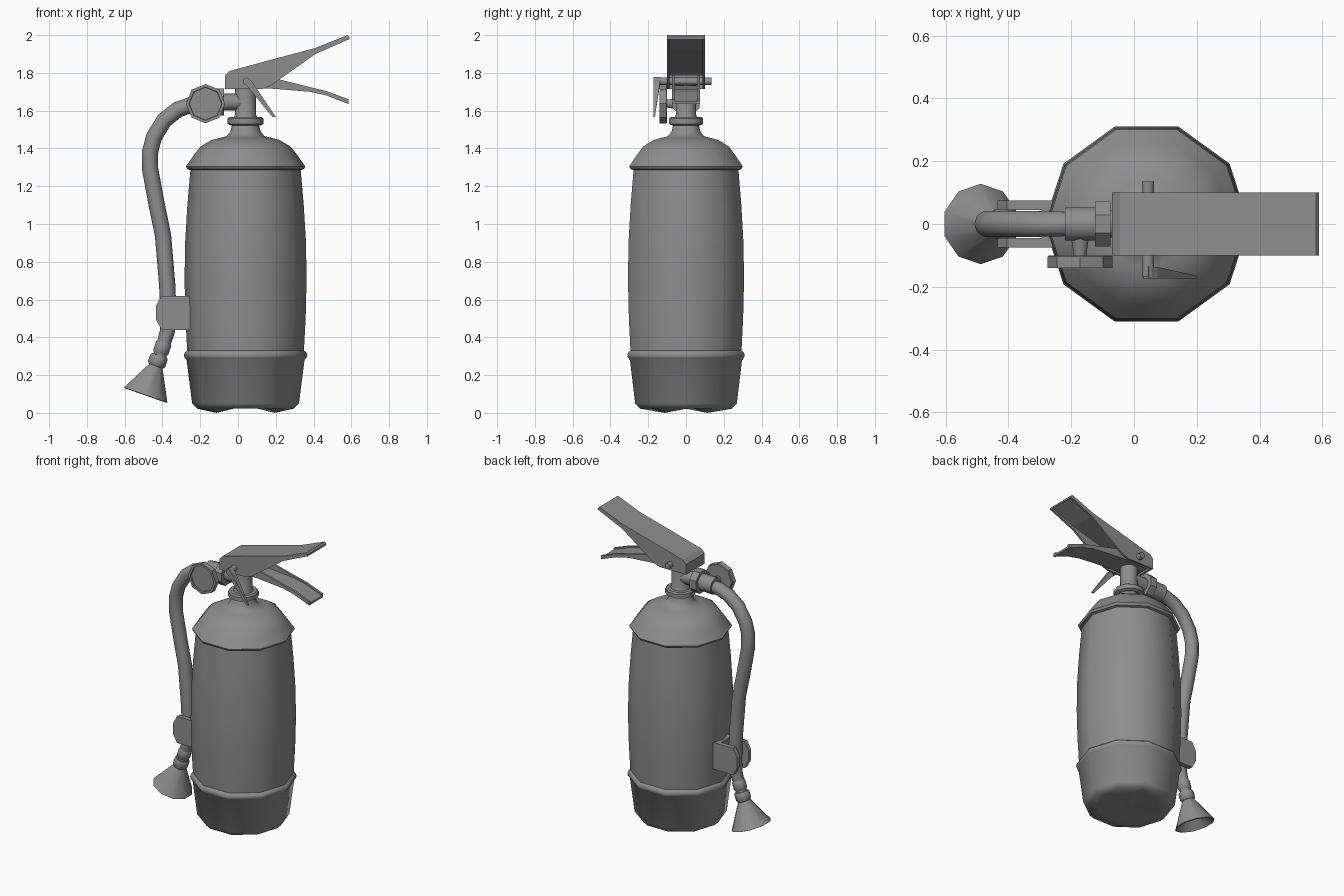
import bpy, bmesh, math
from mathutils import Vector

if "Cube" in bpy.data.objects:
    bpy.data.objects.remove(bpy.data.objects["Cube"], do_unlink=True)

grey = bpy.data.materials.new("plain grey")
COLOUR = (0.27, 0.27, 0.27, 1)
grey.diffuse_color = COLOUR
grey.use_nodes = True
grey.node_tree.nodes["Principled BSDF"].inputs["Base Color"].default_value = COLOUR


def finish(name, bm, smooth=True):
    bmesh.ops.recalc_face_normals(bm, faces=bm.faces)
    mesh = bpy.data.meshes.new(name)
    bm.to_mesh(mesh)
    bm.free()
    mesh.materials.append(grey)
    ob = bpy.data.objects.new(name, mesh)
    bpy.context.collection.objects.link(ob)
    if smooth:
        bpy.ops.object.select_all(action='DESELECT')
        ob.select_set(True)
        bpy.context.view_layer.objects.active = ob
        bpy.ops.object.shade_smooth_by_angle(angle=math.radians(40))
    return ob


def loft(bm, rings):
    """Join rings of points with quads and cap both ends."""
    loops = [[bm.verts.new(p) for p in ring] for ring in rings]
    n = len(loops[0])
    for a, b in zip(loops, loops[1:]):
        for i in range(n):
            j = (i + 1) % n
            bm.faces.new((a[i], a[j], b[j], b[i]))
    bm.faces.new(loops[0])
    bm.faces.new(loops[-1])
    return loops


def tube(name, path, axis=None, sides=10, phase=0.0):
    """Round section along (x, z, radius) points in the middle plane."""
    bm = bmesh.new()
    pts = [Vector((x, 0, z)) for x, z, r in path]
    rings = []
    for i, p in enumerate(pts):
        t = Vector(axis) if axis else pts[min(i + 1, len(pts) - 1)] - pts[max(i - 1, 0)]
        t.normalize()
        side = Vector((t.z, 0, -t.x))
        angles = [phase + math.tau * k / sides for k in range(sides)]
        rings.append([p + path[i][2] * (side * math.cos(a) + Vector((0, math.sin(a), 0)))
                      for a in angles])
    loft(bm, rings)
    return finish(name, bm)


def upright(name, profile, x=0.04):
    return tube(name, [(x, z, r) for z, r in profile], axis=(0, 0, 1))


def slab(name, outline, y0, y1, smooth=False):
    bm = bmesh.new()
    loft(bm, [[(x, y, z) for x, z in outline] for y in (y0, y1)])
    return finish(name, bm, smooth)


def disc(cx, cz, r, n):
    return [(cx + r * math.sin(math.tau * k / n), cz + r * math.cos(math.tau * k / n))
            for k in range(n)]


def channel(name, stations, w, t, down):
    """Folded sheet lever: (x, back z, lip z) stations."""
    bm = bmesh.new()
    rings = []
    for x, back, lip in stations:
        inner = back - t if down else back + t
        section = [(-w, lip), (-w, back), (w, back), (w, lip),
                   (w - t, lip), (w - t, inner), (t - w, inner), (t - w, lip)]
        rings.append([(x, y, z) for y, z in section])
    loft(bm, rings)
    return finish(name, bm, False)


# Tank with four feet and two swelling bands
tank = upright("tank", [
    (0.035, 0.04), (0, 0.19), (0.022, 0.255), (0.05, 0.283), (0.28, 0.312),
    (0.29, 0.322), (0.305, 0.327), (0.32, 0.322), (0.33, 0.309),
    (0.5, 0.318), (0.7, 0.323), (0.9, 0.32), (1.1, 0.308), (1.285, 0.292),
    (1.29, 0.308), (1.305, 0.316), (1.32, 0.305), (1.37, 0.27), (1.41, 0.238),
    (1.445, 0.18), (1.455, 0.14), (1.465, 0.1), (1.49, 0.08), (1.53, 0.07)])
for v in tank.data.vertices:
    side, depth = abs(v.co.x - 0.04), abs(v.co.y)
    if v.co.z < 0.001 and not (side > 0.1 and depth > 0.05):
        v.co.z = 0.035

# Neck, collar and valve outlet
upright("neck_collar", [(1.522, 0.08), (1.53, 0.095), (1.558, 0.095), (1.566, 0.085)])
upright("valve_neck", [(1.55, 0.07), (1.58, 0.055), (1.735, 0.055)])
AX = (-1, 0, 0)
tube("valve_outlet", [(0.04, 1.645, 0.045), (-0.09, 1.645, 0.045)], AX)
tube("outlet_nut", [(-0.075, 1.645, 0.077), (-0.125, 1.645, 0.077)], AX, 8, math.pi / 8)
tube("hose_sleeve", [(-0.12, 1.645, 0.055), (-0.22, 1.64, 0.055)], AX)

# Hose
tube("hose", [(-0.2, 1.635, 0.04), (-0.25, 1.63, 0.042), (-0.32, 1.605, 0.043),
              (-0.39, 1.55, 0.043), (-0.445, 1.46, 0.043), (-0.466, 1.38, 0.043),
              (-0.465, 1.29, 0.043), (-0.43, 1.1, 0.043), (-0.397, 0.94, 0.043),
              (-0.375, 0.68, 0.043), (-0.368, 0.52, 0.043), (-0.374, 0.43, 0.04),
              (-0.395, 0.36, 0.036), (-0.42, 0.28, 0.034)])

# Nozzle fittings and hollow horn
aim = Vector((-0.33, 0, -0.94)).normalized()
start = Vector((-0.39, 0, 0.375))


def along(steps):
    return [(start.x + aim.x * d, start.z + aim.z * d, r) for d, r in steps]


tube("nozzle_sleeve", along([(0, 0.036), (0.01, 0.042), (0.055, 0.042), (0.065, 0.036)]), aim)
tube("nozzle_ring", along([(0.075, 0.042), (0.085, 0.048), (0.125, 0.048), (0.135, 0.04)]), aim)
tube("horn", along([(0.13, 0.036), (0.297, 0.128), (0.3, 0.12), (0.2, 0.05)]),
     aim, phase=math.pi / 10)

# Hose clip
jaw = [(-0.255, 0.44), (-0.405, 0.44), (-0.435, 0.495), (-0.435, 0.565),
       (-0.405, 0.62), (-0.255, 0.62)]
for label, y in (("left", 0.045), ("right", -0.075)):
    slab("clip_jaw_" + label, jaw, y, y + 0.03)
slab("clip_base", [(-0.255, 0.44), (-0.295, 0.44), (-0.295, 0.62), (-0.255, 0.62)],
     -0.05, 0.05)

# Pressure gauge with a raised rim
gx, gz = -0.172, 1.637
bm = bmesh.new()
loft(bm, [[(x, y, z) for x, z in disc(gx, gz, r, 8)]
          for r, y in ((0.1, -0.1), (0.104, -0.104), (0.104, -0.14), (0.088, -0.14), (0.086, -0.132))])
finish("gauge", bm, False)
bm = bmesh.new()
loft(bm, [[(x, y, z) for x, z in disc(gx, gz, r, 10)] for r, y in ((0.02, -0.105), (0.032, -0.03))])
finish("gauge_stem", bm)

# Levers
channel("squeeze_lever", [(-0.07, 1.785, 1.715), (-0.045, 1.81, 1.715),
                          (0.13, 1.857, 1.715), (0.17, 1.868, 1.73),
                          (0.41, 1.932, 1.9), (0.58, 2.0, 1.975), (0.59, 1.99, 1.978)],
        0.1, 0.012, True)
slab("lever_back", [(-0.07, 1.715), (-0.055, 1.715), (-0.055, 1.79), (-0.07, 1.785)],
     -0.088, 0.088)
channel("carry_lever", [(-0.04, 1.715, 1.79), (0.11, 1.72, 1.79), (0.2, 1.715, 1.77),
                        (0.38, 1.7, 1.725), (0.47, 1.68, 1.703), (0.585, 1.635, 1.66)],
        0.075, 0.014, False)

# Safety pin and its tapering pull tab
slab("safety_pin", disc(0.045, 1.755, 0.02, 10), -0.168, 0.135, True)
bm = bmesh.new()
tab = [(0.028, 1.755, -0.135), (0.047, 1.777, -0.135), (0.075, 1.752, -0.137),
       (0.2, 1.567, -0.165), (0.182, 1.567, -0.165)]
loft(bm, [[(x, -0.173, z) for x, z, y in tab], [(x, y, z) for x, z, y in tab]])
finish("pull_tab", bm, False)
